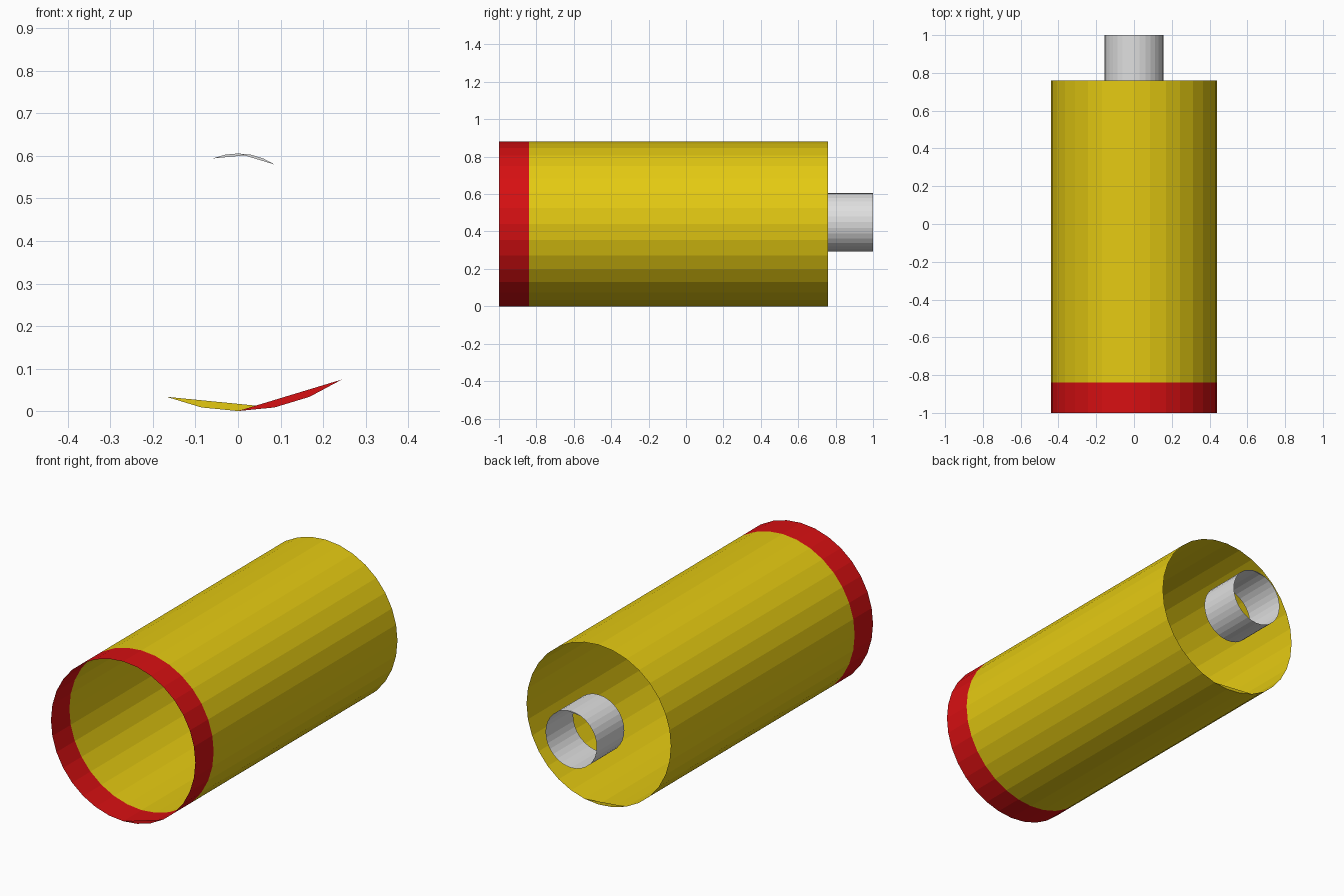
import bpy, bmesh, math

if "Cube" in bpy.data.objects:
    bpy.data.objects.remove(bpy.data.objects["Cube"])

SIDES = 32


def material(name, colour):
    m = bpy.data.materials.new(name)
    m.diffuse_color = (*colour, 1)
    m.use_nodes = True
    m.node_tree.nodes["Principled BSDF"].inputs["Base Color"].default_value = m.diffuse_color
    return m


yellow = material("yellow", (0.78, 0.59, 0.006))
red = material("red", (0.68, 0.005, 0.006))
grey = material("light grey", (0.74, 0.74, 0.74))


def tube(name, radius, z, y0, y1, mat, top=False, front_lip=False, back_lip=False):
    """Open thin shell along y, with optional small lip facets on its ends."""
    bm = bmesh.new()
    sign = 1 if top else -1
    rings = []
    for y in (y0, y1):
        ring = []
        for i in range(SIDES):
            a = math.tau * i / SIDES
            ring.append(bm.verts.new((radius * math.sin(a), y, z + sign * radius * math.cos(a))))
        rings.append(ring)
    a, b = rings
    for i in range(SIDES):
        j = (i + 1) % SIDES
        quad = (a[i], b[i], b[j], a[j])
        bm.faces.new(quad if top else quad[::-1])
    if front_lip:
        bm.faces.new([a[i] for i in (0, 1, 2, 3)])
    if back_lip:
        bm.faces.new([b[i] for i in (1, 0, -1, -2)])
    # outward normals on the shell
    bm.normal_update()
    for f in bm.faces:
        c = f.calc_center_median()
        c.z -= z
        if abs(f.normal.y) < 0.5:
            c.y = 0
        if f.normal.dot(c) < 0:
            f.normal_flip()
    me = bpy.data.meshes.new(name)
    bm.to_mesh(me)
    bm.free()
    me.materials.append(mat)
    ob = bpy.data.objects.new(name, me)
    bpy.context.collection.objects.link(ob)
    return ob


# Red ring at the front, yellow main body, small grey terminal at the back
tube("front_band", 0.44, 0.44, -1.0, -0.84, red, front_lip=True)
tube("main_body", 0.44, 0.44, -0.84, 0.76, yellow, back_lip=True)
tube("back_terminal", 0.156, 0.45, 0.76, 1.0, grey, top=True, front_lip=True, back_lip=True)
